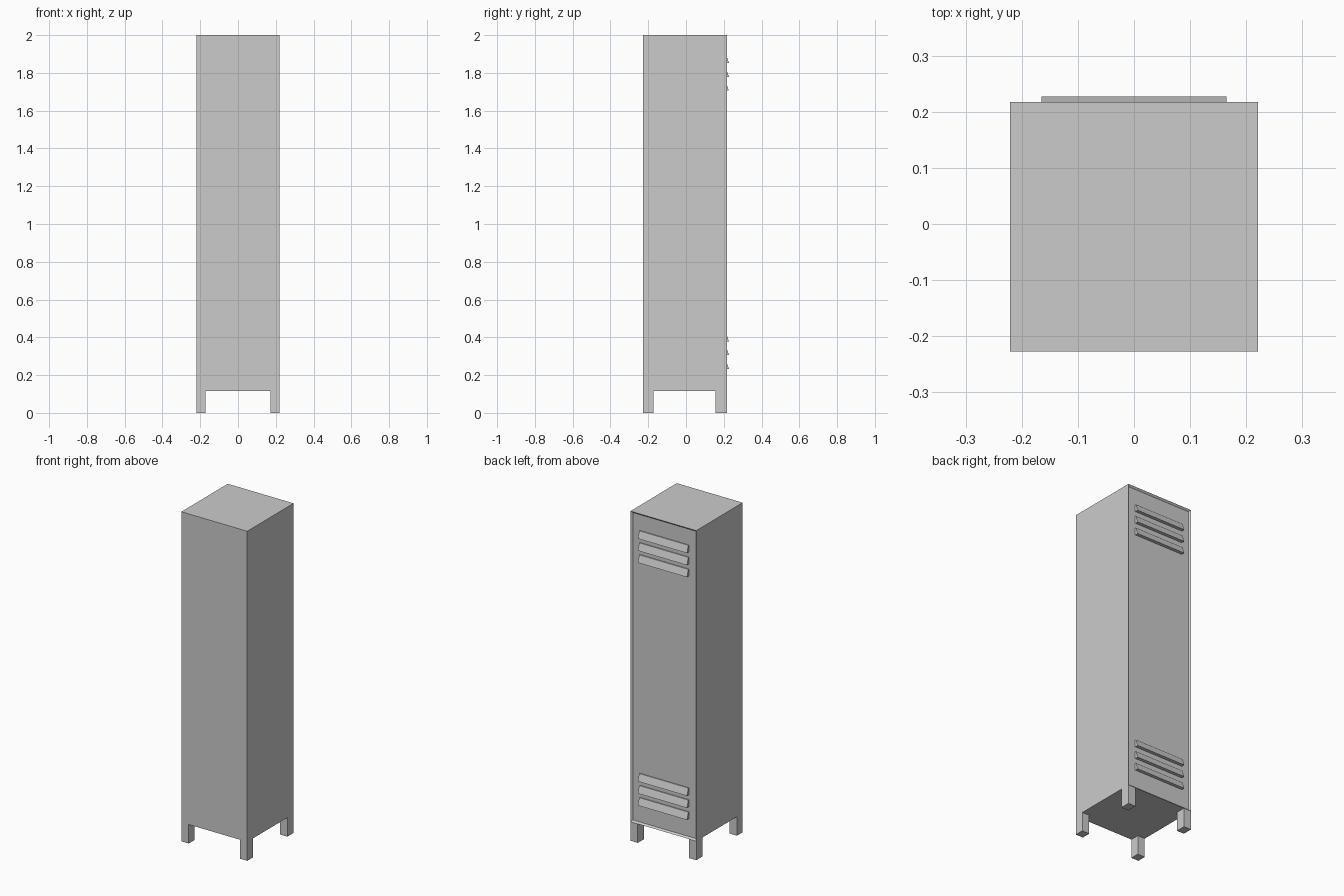
import bpy, bmesh

if "Cube" in bpy.data.objects:
    bpy.data.objects.remove(bpy.data.objects["Cube"])

X = 0.221                      # half width
Y0, Y1 = -0.227, 0.217         # plain face, door face
Z0, Z1 = 0.115, 2.0            # underside and top of the cabinet
DOOR_Y = 0.207                 # recessed door surface


def finish(name, bm):
    bmesh.ops.recalc_face_normals(bm, faces=bm.faces)
    mesh = bpy.data.meshes.new(name)
    bm.to_mesh(mesh)
    bm.free()
    obj = bpy.data.objects.new(name, mesh)
    bpy.context.collection.objects.link(obj)
    return obj


def box(name, lo, hi):
    bm = bmesh.new()
    bmesh.ops.create_cube(bm, size=1)
    for v in bm.verts:
        v.co = [(a + b) / 2 + c * (b - a) for a, b, c in zip(lo, hi, v.co)]
    return finish(name, bm)


def extrude_x(name, profile, half):
    """Extrude a (y, z) profile between -half and +half."""
    bm = bmesh.new()
    face = bm.faces.new([bm.verts.new((-half, y, z)) for y, z in profile])
    out = bmesh.ops.extrude_face_region(bm, geom=[face])
    verts = [g for g in out["geom"] if isinstance(g, bmesh.types.BMVert)]
    bmesh.ops.translate(bm, vec=(2 * half, 0, 0), verts=verts)
    # keep the starting cap so the louver is a closed solid
    if not face.is_valid:
        bm.verts.ensure_lookup_table()
        bm.faces.new([v for v in bm.verts if v.co.x < 0])
    return finish(name, bm)


# Cabinet body, with the door panel inset and pushed in within a thin frame
body = box("locker_body", (-X, Y0, Z0), (X, Y1, Z1))
bm = bmesh.new()
bm.from_mesh(body.data)
door = max(bm.faces, key=lambda f: f.calc_center_median().y)
bmesh.ops.inset_region(bm, faces=[door], thickness=0.014)
bmesh.ops.translate(bm, vec=(0, DOOR_Y - Y1, 0), verts=door.verts)
bm.to_mesh(body.data)
bm.free()

# Four square legs
for side, (xa, xb) in {"left": (-X, -0.172), "right": (0.172, X)}.items():
    for end, (ya, yb) in {"front": (Y0, -0.173), "back": (0.157, Y1)}.items():
        box(f"{end}_{side}_leg", (xa, ya, 0), (xb, yb, Z0))

# Slanted vent louvers, three near the top and three near the bottom of the door
for group, base in {"upper": 1.706, "lower": 0.233}.items():
    for i in range(3):
        z = base + i * 0.073
        profile = [(DOOR_Y - 0.002, z), (0.227, z),
                   (0.213, z + 0.042), (DOOR_Y - 0.002, z + 0.042)]
        extrude_x(f"{group}_louver_{i + 1}", profile, 0.165)
